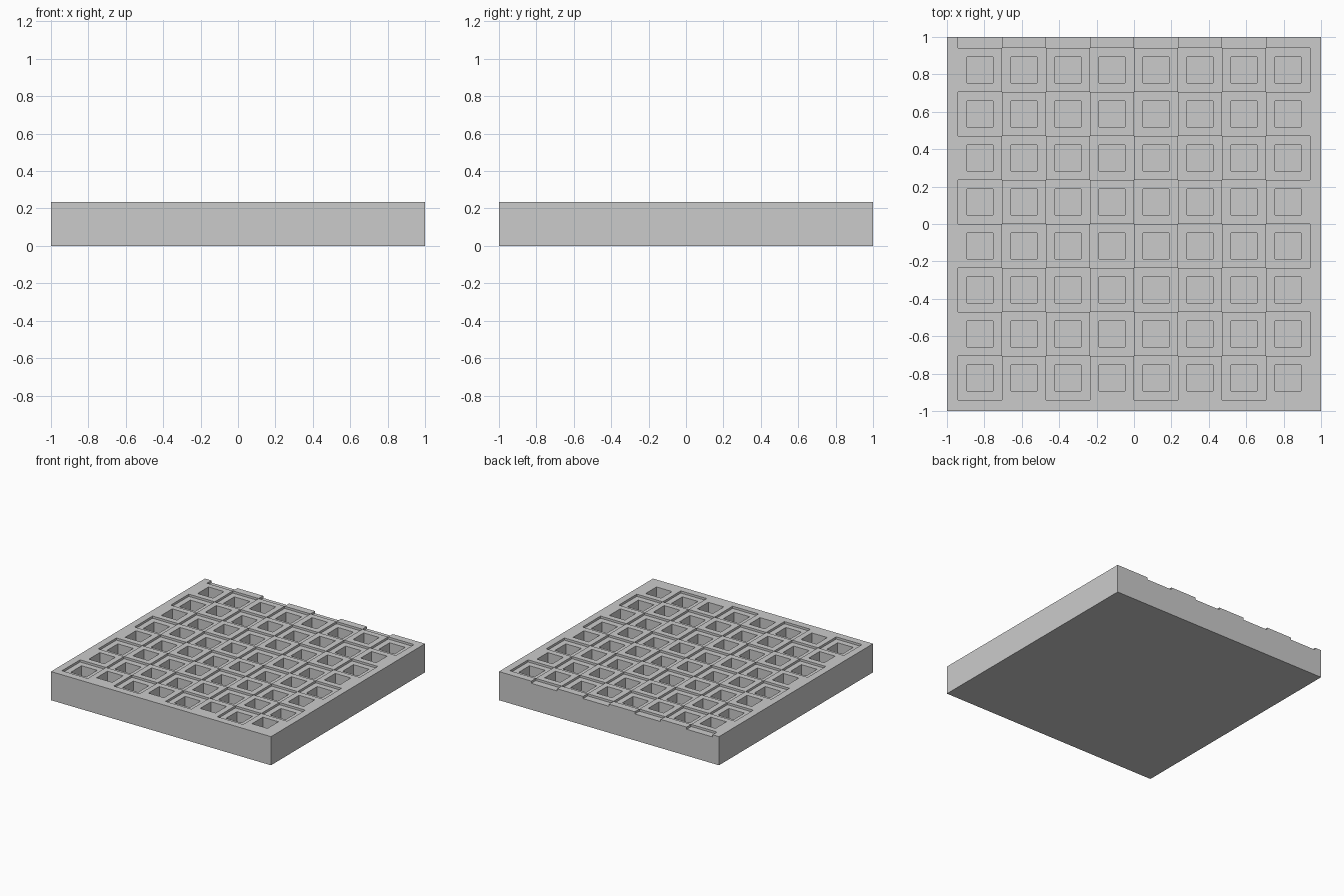
import bpy
import bmesh

cube = bpy.data.objects.get("Cube")
if cube:
    bpy.data.objects.remove(cube, do_unlink=True)

CELLS = 8
CELL = 2 / 8.5
PIT = 0.6 * CELL
TOP = CELL
RECESS = 0.018
PIT_FLOOR = 0.08

# Grid lines: border, then three strips per cell (rim, pit, rim), border
lines = [-1.0]
for c in range(CELLS):
    start = (c - CELLS / 2) * CELL
    rim = (CELL - PIT) / 2
    lines += [start, start + rim, start + rim + PIT]
lines += [CELLS / 2 * CELL, 1.0]
N = len(lines) - 1


def height(i, j):
    """Top surface level of a strip crossing; zero outside the board."""
    if not (0 <= i < N and 0 <= j < N):
        return 0.0
    col, sub_x = divmod(i - 1, 3)
    row, sub_y = divmod(j - 1, 3)
    on_board = 0 <= col < CELLS and 0 <= row < CELLS
    if on_board and sub_x == 1 and sub_y == 1:
        return PIT_FLOOR
    # Alternate squares are sunk, and the pattern runs out through the back rim
    if 0 <= col < CELLS and 0 <= row <= CELLS and (col + row) % 2 == 0:
        return TOP - RECESS
    return TOP


bm = bmesh.new()


def quad(*points):
    bm.faces.new([bm.verts.new(p) for p in points])


def wall(a, b, low, high):
    if abs(high - low) > 1e-6:
        quad((*a, low), (*b, low), (*b, high), (*a, high))


# Upper surfaces and the underside
for i in range(N):
    for j in range(N):
        x0, x1, y0, y1 = lines[i], lines[i + 1], lines[j], lines[j + 1]
        for z in (height(i, j), 0.0):
            quad((x0, y0, z), (x1, y0, z), (x1, y1, z), (x0, y1, z))

# Upright walls wherever neighbouring levels differ
for i in range(N + 1):
    for j in range(N):
        x, y = lines[i], lines[j]
        y_next = lines[j + 1]
        wall((x, y), (x, y_next), height(i - 1, j), height(i, j))
        wall((y, x), (y_next, x), height(j, i - 1), height(j, i))

bmesh.ops.remove_doubles(bm, verts=bm.verts, dist=1e-5)
bmesh.ops.recalc_face_normals(bm, faces=bm.faces)

mesh = bpy.data.meshes.new("pitted_board")
bm.to_mesh(mesh)
bm.free()
board = bpy.data.objects.new("pitted_board", mesh)
bpy.context.collection.objects.link(board)
